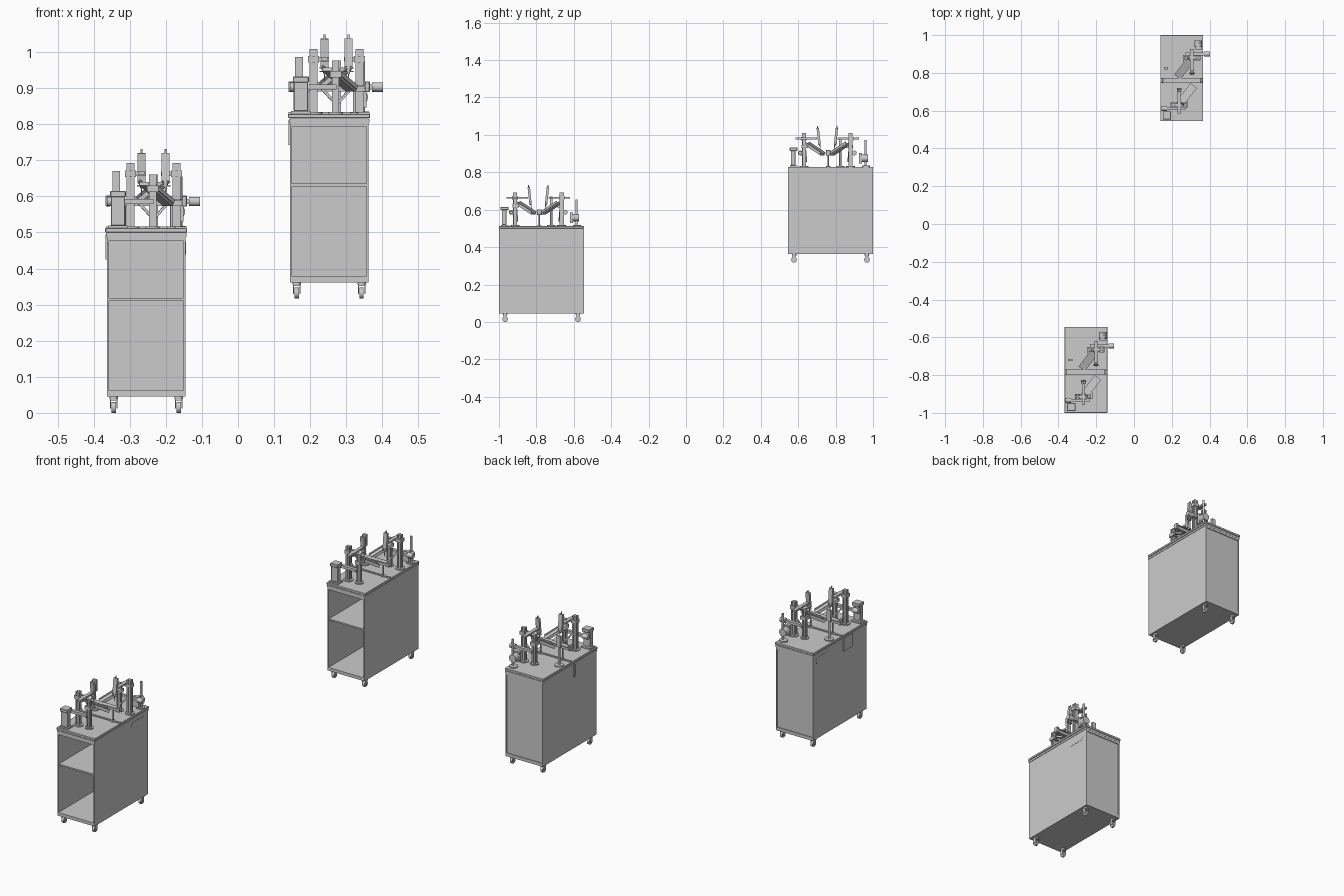
import bpy, bmesh, math
from mathutils import Vector, Matrix

if "Cube" in bpy.data.objects:
    bpy.data.objects.remove(bpy.data.objects["Cube"])

ORIGIN = Vector((0, 0, 0))   # centre of the cart being built
TAG = ""
LOCAL = Matrix()             # extra turn used for the rear tool group


def finish(name, bm, bevel=0.0, smooth=False):
    bm.transform(Matrix.Translation(ORIGIN) @ LOCAL)
    me = bpy.data.meshes.new(name + TAG)
    bm.to_mesh(me)
    bm.free()
    ob = bpy.data.objects.new(name + TAG, me)
    bpy.context.collection.objects.link(ob)
    if bevel:
        mod = ob.modifiers.new("bevel", 'BEVEL')
        mod.width, mod.segments = bevel, 1
    if smooth:
        bpy.ops.object.select_all(action='DESELECT')
        ob.select_set(True)
        bpy.context.view_layer.objects.active = ob
        bpy.ops.object.shade_smooth_by_angle()
    return ob


def box(name, x0, x1, y0, y1, z0, z1, bevel=0.0):
    bm = bmesh.new()
    m = Matrix.Translation(((x0 + x1) / 2, (y0 + y1) / 2, (z0 + z1) / 2))
    bmesh.ops.create_cube(bm, size=1, matrix=m @ Matrix.Diagonal((x1 - x0, y1 - y0, z1 - z0, 1)))
    return finish(name, bm, bevel)


def aim(a, b):
    a, b = Vector(a), Vector(b)
    d = b - a
    return Matrix.Translation((a + b) / 2) @ d.to_track_quat('Z', 'Y').to_matrix().to_4x4(), d.length


def rod(name, a, b, r, r2=None, seg=20):
    m, length = aim(a, b)
    bm = bmesh.new()
    bmesh.ops.create_cone(bm, cap_ends=True, segments=seg, radius1=r,
                          radius2=r if r2 is None else r2, depth=length, matrix=m)
    return finish(name, bm, smooth=True)


def beam(name, a, b, w, t):
    m, length = aim(a, b)
    bm = bmesh.new()
    bmesh.ops.create_cube(bm, size=1, matrix=m @ Matrix.Diagonal((w, t, length, 1)))
    return finish(name, bm)


def slotted_post(name, x, y, z0, z1, s=0.011):
    # aluminium extrusion with a groove in each side
    g, d = s * 0.3, s * 0.35
    quarter = [(s, -s), (s, -g), (s - d, -g), (s - d, g), (s, g)]
    pts = []
    for i in range(4):
        q = Matrix.Rotation(i * math.pi / 2, 2)
        pts += [q @ Vector(p) for p in quarter]
    bm = bmesh.new()
    f = bm.faces.new([bm.verts.new((x + p.x, y + p.y, z0)) for p in pts])
    ext = bmesh.ops.extrude_face_region(bm, geom=[f])
    bmesh.ops.translate(bm, vec=(0, 0, z1 - z0), verts=[v for v in ext["geom"] if isinstance(v, bmesh.types.BMVert)])
    bmesh.ops.recalc_face_normals(bm, faces=bm.faces)
    return finish(name, bm)


def stadium(name, x, y0, y1, z, r):
    # flat grip outline with round ends
    bm = bmesh.new()
    pts = []
    for c, start in ((y1 - r, -90), (y0 + r, 90)):
        for i in range(9):
            a = math.radians(start + i * 22.5)
            pts.append((c + r * math.cos(a), z + r * math.sin(a)))
    f = bm.faces.new([bm.verts.new((x - 0.001, *p)) for p in pts])
    ext = bmesh.ops.extrude_face_region(bm, geom=[f])
    bmesh.ops.translate(bm, vec=(0.002, 0, 0), verts=[v for v in ext["geom"] if isinstance(v, bmesh.types.BMVert)])
    bmesh.ops.recalc_face_normals(bm, faces=bm.faces)
    return finish(name, bm)


def caster(x, y):
    rod("caster_wheel", (x - 0.006, y, 0.015), (x + 0.006, y, 0.015), 0.015)
    for s in (-1, 1):
        box("caster_fork", x + s * 0.009 - 0.0015, x + s * 0.009 + 0.0015, y - 0.008, y + 0.008, 0.012, 0.036)
    box("caster_crown", x - 0.0105, x + 0.0105, y - 0.01, y + 0.01, 0.034, 0.039)
    rod("caster_plate", (x, y, 0.039), (x, y, 0.046), 0.012)


def cabinet():
    for s in (-1, 1):
        x = sorted((s * 0.109, s * 0.103))
        box("side_panel", *x, -0.226, 0.226, 0.045, 0.49)
        for y in (-0.195, 0.195):
            caster(s * 0.09, y)
    box("floor_panel", -0.103, 0.103, -0.226, 0.226, 0.045, 0.062)
    box("upper_panel", -0.103, 0.103, -0.226, 0.226, 0.476, 0.49)
    box("back_panel", -0.103, 0.103, 0.214, 0.222, 0.062, 0.476)
    box("shelf", -0.103, 0.103, -0.222, 0.214, 0.311, 0.319)
    box("top_rim", -0.1115, 0.1115, -0.227, 0.227, 0.488, 0.498)
    box("table_top", -0.1135, 0.1135, -0.2275, 0.2275, 0.5, 0.512, 0.0015)
    box("top_core", -0.109, 0.109, -0.224, 0.224, 0.497, 0.501)


def tool_group():
    # tall post and its dispenser arm
    top = 0.512
    rod("post_base", (-0.043, -0.142, top), (-0.043, -0.142, top + 0.005), 0.024)
    slotted_post("tall_post", -0.043, -0.142, top, 0.692)
    box("post_clamp", -0.058, -0.028, -0.157, -0.127, 0.654, 0.672)
    box("cross_arm", -0.03, 0.0, -0.15, -0.134, 0.657, 0.669)
    box("dispenser_arm", -0.022, -0.004, -0.187, -0.072, 0.659, 0.669)
    # dispenser, leaning slightly
    beam("dispenser_body", (-0.013, -0.060, 0.642), (-0.013, -0.068, 0.72), 0.022, 0.013)
    rod("dispenser_plunger", (-0.013, -0.068, 0.715), (-0.013, -0.069, 0.731), 0.003)
    rod("dispenser_nozzle", (-0.013, -0.056, 0.622), (-0.013, -0.060, 0.643), 0.003, 0.008)
    rod("dispenser_tip", (-0.013, -0.053, 0.602), (-0.013, -0.056, 0.624), 0.0018)
    for z in (0.628, 0.638):
        box("dispenser_bracket", -0.026, 0.0, -0.066, -0.054, z, z + 0.003)
    # short post carrying the inclined feeder
    rod("short_post_base", (0.018, -0.14, top), (0.018, -0.14, top + 0.005), 0.021)
    slotted_post("short_post", 0.018, -0.14, top, 0.66, 0.010)
    beam("feeder_rail", (-0.005, -0.128, 0.635), (0.062, -0.042, 0.578), 0.034, 0.011)
    for s in (-1, 1):
        dx, dy = 0.015 * s, -0.0115 * s
        beam("feeder_lip", (-0.005 + dx, -0.128 + dy, 0.642), (0.062 + dx, -0.042 + dy, 0.585), 0.004, 0.012)
    box("feeder_clamp", 0.002, 0.034, -0.155, -0.12, 0.612, 0.630)
    beam("diagonal_brace", (0.018, -0.13, 0.54), (-0.036, -0.135, 0.60), 0.010, 0.008)
    # side motor on a horizontal bracket
    box("motor_bar", -0.09, 0.02, -0.17, -0.153, 0.579, 0.593)
    rod("motor_body", (-0.108, -0.161, 0.586), (-0.078, -0.161, 0.586), 0.013)


def line():
    # central rail across the table, on slim legs
    box("centre_rail", -0.109, 0.109, -0.019, -0.005, 0.574, 0.588)
    box("rail_belt", -0.1125, 0.1125, -0.0255, 0.0015, 0.588, 0.592)
    box("floor_strip", -0.112, 0.112, -0.017, -0.007, 0.512, 0.517)
    for x in (-0.06, 0.07):
        rod("rail_leg", (x, -0.012, 0.512), (x, -0.012, 0.576), 0.0035)
        rod("rail_foot", (x, -0.012, 0.512), (x, -0.012, 0.516), 0.012)
    for s in (-1, 1):
        box("rail_end", s * 0.106 - 0.007, s * 0.106 + 0.007, -0.024, 0.0, 0.572, 0.602, 0.002)
    # control box at the front corner
    box("control_base", -0.105, -0.052, -0.217, -0.176, 0.512, 0.519)
    box("control_box", -0.098, -0.058, -0.212, -0.188, 0.519, 0.6, 0.002)
    box("control_head", -0.1, -0.056, -0.218, -0.176, 0.598, 0.615, 0.002)
    # lone marker column
    rod("column_base", (-0.083, 0.052, 0.512), (-0.083, 0.052, 0.517), 0.023)
    rod("column_stem", (-0.083, 0.052, 0.515), (-0.083, 0.052, 0.62), 0.006)
    box("column_head", -0.094, -0.072, 0.046, 0.058, 0.61, 0.67)
    # rear motor stand
    rod("rear_stand_base", (0.088, 0.19, 0.512), (0.088, 0.19, 0.518), 0.022)
    rod("rear_stand", (0.094, 0.187, 0.515), (0.094, 0.187, 0.655), 0.006)
    rod("rear_motor", (0.088, 0.165, 0.558), (0.088, 0.2, 0.558), 0.02)
    box("rear_motor_mount", 0.072, 0.104, 0.152, 0.168, 0.53, 0.585)


for TAG, ORIGIN in (("_near", Vector((-0.2545, -0.7725, 0))), ("_far", Vector((0.2525, 0.7725, 0.317)))):
    LOCAL = Matrix()
    cabinet()
    line()
    tool_group()
    # rear tools are the front ones turned half round
    pivot = Matrix.Translation((0.0205, -0.017, 0))
    LOCAL = pivot @ Matrix.Rotation(math.pi, 4, 'Z') @ pivot.inverted()
    tool_group()
    LOCAL = Matrix()
    if TAG == "_near":
        for s in (-1, 1):
            stadium("side_grip", s * 0.1092, 0.083, 0.2, 0.457, 0.018)
        box("side_plate", -0.113, -0.108, -0.105, -0.028, 0.425, 0.495)
    else:
        box("side_plate", -0.113, -0.108, -0.042, -0.034, 0.425, 0.495)
